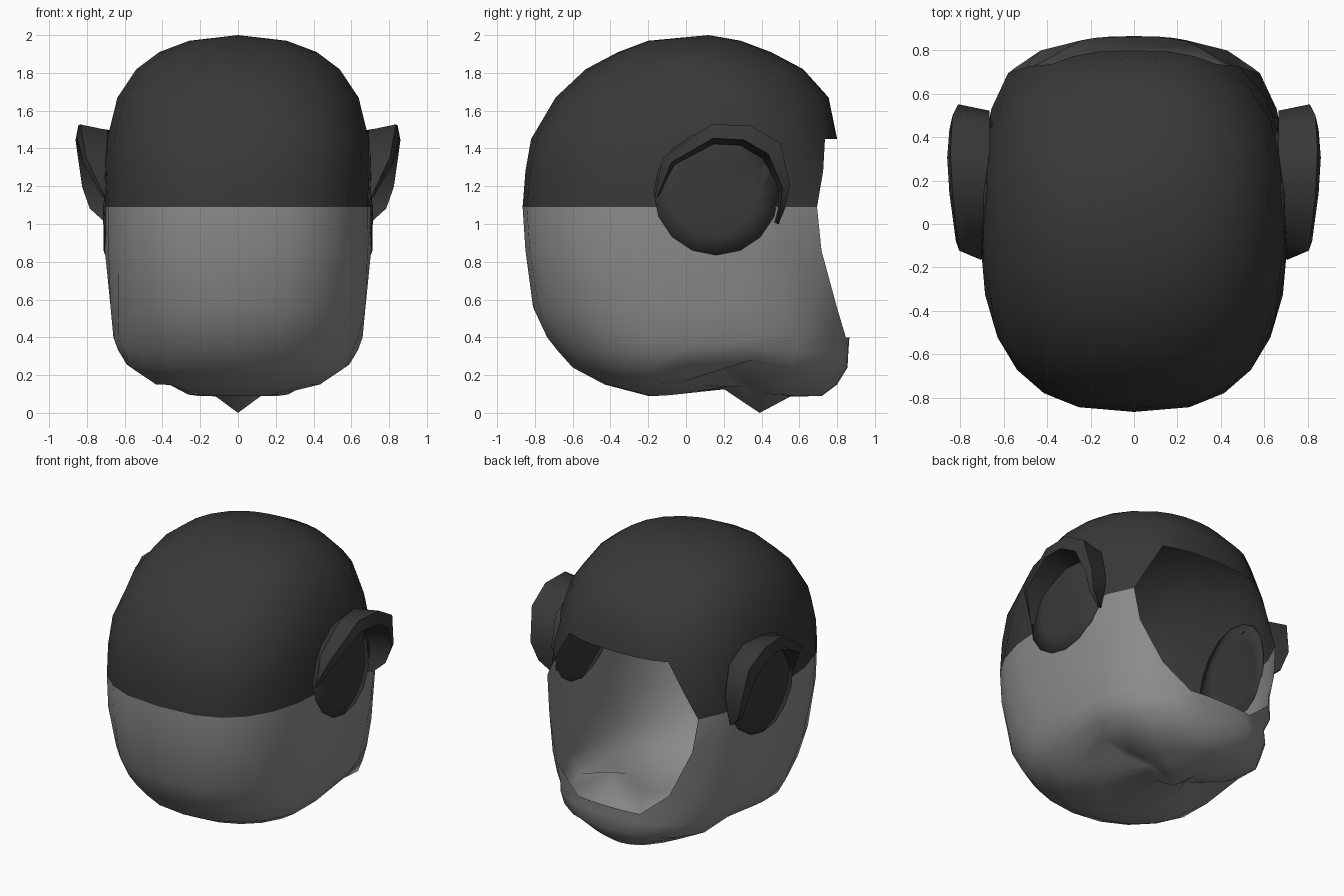
import bpy, bmesh
from math import sin, cos, pi, asin, radians, exp

if "Cube" in bpy.data.objects:
    bpy.data.objects.remove(bpy.data.objects["Cube"])


def material(name, v):
    m = bpy.data.materials.new(name)
    m.diffuse_color = (v, v, v, 1)
    m.use_nodes = True
    m.node_tree.nodes["Principled BSDF"].inputs["Base Color"].default_value = m.diffuse_color
    return m


DARK = material("dark_grey", 0.04)
LIGHT = material("mid_grey", 0.26)


def make_object(name, bm, mats, angle=60):
    me = bpy.data.meshes.new(name)
    bm.to_mesh(me)
    bm.free()
    ob = bpy.data.objects.new(name, me)
    bpy.context.collection.objects.link(ob)
    for m in mats:
        me.materials.append(m)
    bpy.ops.object.select_all(action='DESELECT')
    ob.select_set(True)
    bpy.context.view_layer.objects.active = ob
    bpy.ops.object.shade_smooth_by_angle(angle=radians(angle))
    return ob


# Helmet shell: stacked rounded rings
# (z, back y, front y, half width, opening half width, squareness)
LEVELS = [
    (1.97, -.20, .29, .26, 0, 2), (1.91, -.36, .45, .42, 0, 2.05), (1.82, -.53, .62, .54, 0, 2.15),
    (1.67, -.69, .755, .64, 0, 2.35), (1.45, -.82, .80, .695, .38, 2.6), (1.28, -.85, .845, .705, .48, 2.7),
    (1.09, -.865, .937, .71, .58, 2.7), (.86, -.85, .92, .705, .55, 2.7), (.56, -.81, .895, .68, .43, 2.5),
    (.40, -.735, .865, .66, .24, 2.3), (.33, -.68, .86, .64, 0, 2.25), (.24, -.60, .855, .60, 0, 2.2),
    (.15, -.43, .80, .47, 0, 2.1), (.09, -.20, .72, .30, 0, 2), (.085, .20, .55, .14, 0, 2)]
FRONT, SIDE = 3, 9


def ring(z, yb, yf, w, xe, e):
    cy = .05 if z > .12 else (yb + yf) / 2
    ef = 2.75 if .2 < z < .6 else e      # squarer chin
    te = asin(((xe or .5 * w) / w) ** (ef / 2))
    half = [te * i / FRONT for i in range(FRONT)]
    half += [te + (pi - te) * i / SIDE for i in range(SIDE + 1)]
    right = []
    for t in half:
        c = cos(t)
        p = 2 / (ef if c > 0 else e)
        x = w * abs(sin(t)) ** p
        r = yf - cy if c > 0 else cy - yb
        y = cy + r * abs(c) ** p * (1 if c > 0 else -1)
        # hollow under the jaw, between chin and nape
        k = exp(-((y - .21) / .16) ** 2) * min(1, .35 + x / .5) * max(0, min(1, (.38 - z) / .2))
        right.append((x * (1 - .1 * k), y, z + .12 * k))
    return right + [(-x, y, zz) for x, y, zz in right[-2:0:-1]]


bm = bmesh.new()
rings = [[bm.verts.new(p) for p in ring(*lv)] for lv in LEVELS]
n = len(rings[0])
for i in range(len(rings) - 1):
    is_open = LEVELS[i][4] and LEVELS[i + 1][4]
    for j in range(n):
        if is_open and (j < FRONT or j >= n - FRONT):
            continue
        k = (j + 1) % n
        f = bm.faces.new((rings[i][j], rings[i][k], rings[i + 1][k], rings[i + 1][j]))
        f.material_index = 0 if LEVELS[i][0] > 1.1 else 1
for rg, tip, mi in ((rings[0], (0, .12, 2.0), 0), (rings[-1], (0, .39, 0), 1)):
    v = bm.verts.new(tip)
    for j in range(n):
        bm.faces.new((rg[j], rg[(j + 1) % n], v)).material_index = mi
bmesh.ops.recalc_face_normals(bm, faces=bm.faces)
shell = make_object("helmet_shell", bm, [DARK, LIGHT])

# Ear discs: thin patches that follow the side walls
bm = bmesh.new()
S = 16
loops = [[bm.verts.new((.9, .16 + r * cos(2 * pi * j / S), 1.165 + r * sin(2 * pi * j / S)))
          for j in range(S)] for r in (.33, .22, .11)]
for a, b in zip(loops, loops[1:]):
    for j in range(S):
        bm.faces.new((a[j], a[(j + 1) % S], b[(j + 1) % S], b[j]))
bm.faces.new(loops[-1])
bmesh.ops.recalc_face_normals(bm, faces=bm.faces)
disc = make_object("ear_disc", bm, [DARK])
wrap = disc.modifiers.new("wrap", 'SHRINKWRAP')
wrap.target = shell
wrap.wrap_method = 'PROJECT'
wrap.use_project_x = True
wrap.use_negative_direction = True
wrap.use_positive_direction = False
wrap.use_project_y = wrap.use_project_z = False
wrap.project_limit = .5
thick = disc.modifiers.new("thickness", 'SOLIDIFY')
thick.thickness = .014
thick.offset = 0
disc.modifiers.new("mirror", 'MIRROR')

# Flared hoods arching over the ears (angle, outer radius, inner radius, outward reach)
HOOD = [(181, .345, .325, .72), (146, .365, .29, .82), (97, .38, .275, .85), (67, .405, .285, .86),
        (41, .425, .30, .85), (8, .375, .315, .825), (-12, .35, .315, .785), (-26, .345, .325, .70)]
bm = bmesh.new()
sections = []
for a, ro, ri, x in HOOD:
    c, s = cos(radians(a)), sin(radians(a))
    base = .692 if c < .3 else .665
    mid = ri + (ro - ri) * .3
    pts = [(base, ro - .03), (x - .015, ro), (x, mid), (base, ri)]
    sections.append([bm.verts.new((px, .18 + r * c, 1.15 + r * s)) for px, r in pts])
for p, q in zip(sections, sections[1:]):
    for j in range(3):
        bm.faces.new((p[j], p[j + 1], q[j + 1], q[j]))
for s in (sections[0], sections[-1]):
    bm.faces.new(s)
bmesh.ops.recalc_face_normals(bm, faces=bm.faces)
make_object("ear_hood", bm, [DARK]).modifiers.new("mirror", 'MIRROR')
